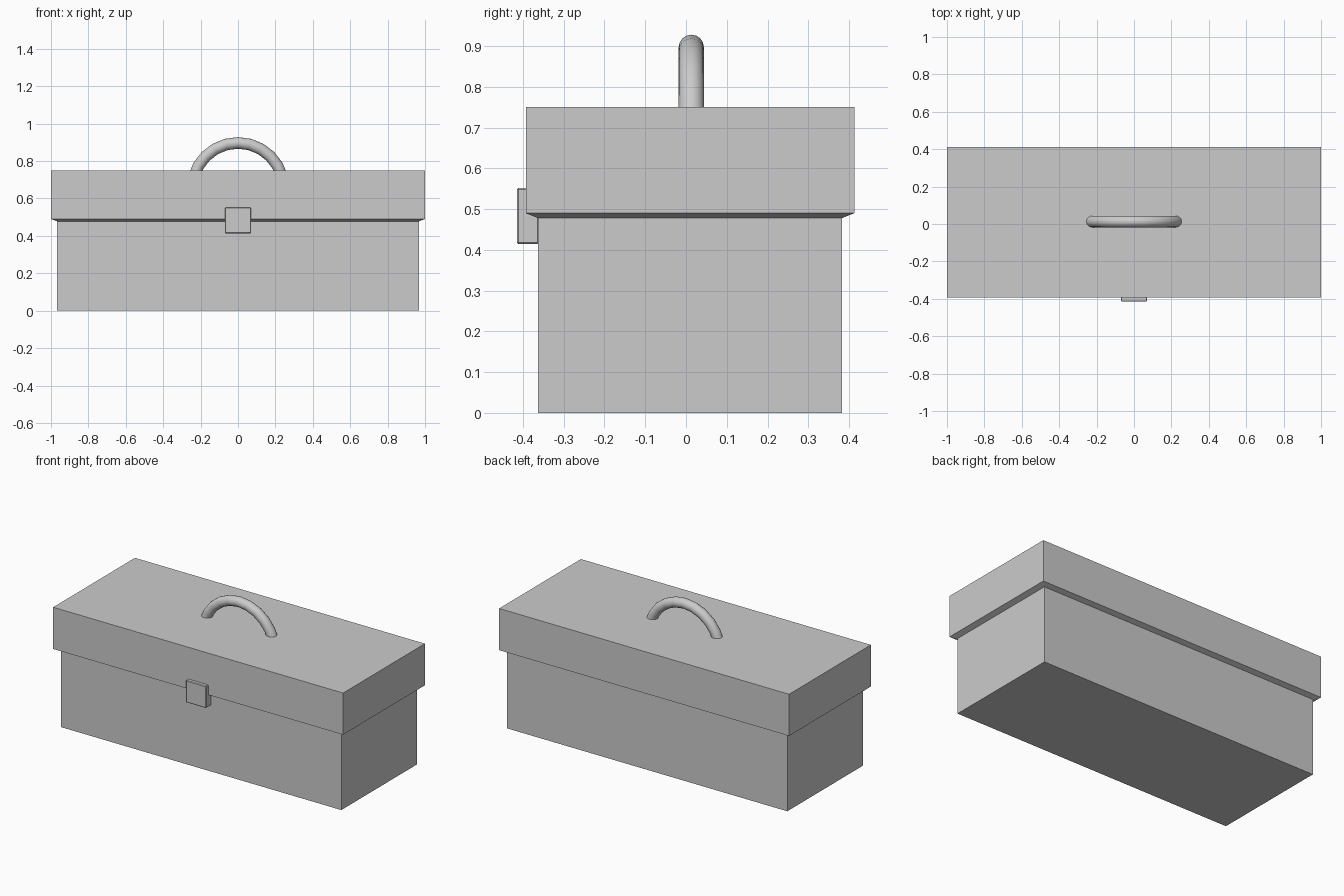
import bpy, bmesh
from math import radians
from mathutils import Matrix

if "Cube" in bpy.data.objects:
    bpy.data.objects.remove(bpy.data.objects["Cube"])

CY = 0.01          # depth centre of the box; the latch sticks out in front
LID_TOP = 0.75


def add_object(name, bm):
    bmesh.ops.recalc_face_normals(bm, faces=bm.faces)
    mesh = bpy.data.meshes.new(name)
    bm.to_mesh(mesh)
    bm.free()
    ob = bpy.data.objects.new(name, mesh)
    bpy.context.collection.objects.link(ob)
    return ob


def stacked_box(name, levels):
    """Closed box from rectangular levels (half width, half depth, z)."""
    bm = bmesh.new()
    rings = [[bm.verts.new((sx * hx, CY + sy * hy, z))
              for sx, sy in ((-1, -1), (1, -1), (1, 1), (-1, 1))]
             for hx, hy, z in levels]
    for a, b in zip(rings, rings[1:]):
        for i in range(4):
            j = (i + 1) % 4
            bm.faces.new((a[i], a[j], b[j], b[i]))
    bm.faces.new(rings[0][::-1])
    bm.faces.new(rings[-1])
    return add_object(name, bm)


# Box and overhanging lid, joined by a shallow sloping lip
stacked_box("toolbox_body", [
    (0.967, 0.373, 0.0),
    (0.967, 0.373, 0.478),
    (1.0, 0.403, 0.49),
    (1.0, 0.403, LID_TOP),
])

# Front latch with slightly eased edges
bm = bmesh.new()
bmesh.ops.create_cube(bm, size=1, matrix=Matrix.Translation((0, -0.388, 0.483))
                      @ Matrix.Diagonal((0.14, 0.054, 0.138, 1)))
latch = add_object("latch", bm)
bevel = latch.modifiers.new("eased_edges", "BEVEL")
bevel.width = 0.004
bevel.segments = 1

# Carry handle: upper part of an upright ring, cut off at the lid
bpy.ops.mesh.primitive_torus_add(
    major_radius=0.244, minor_radius=0.031, major_segments=24,
    minor_segments=16, location=(0, 0, 0))
handle = bpy.context.object
handle.name = "handle"
handle.data.transform(Matrix.Translation((0, 0.013, 0.653))
                      @ Matrix.Rotation(radians(90), 4, "X"))
bm = bmesh.new()
bm.from_mesh(handle.data)
bmesh.ops.bisect_plane(bm, geom=bm.verts[:] + bm.edges[:] + bm.faces[:],
                       plane_co=(0, 0, LID_TOP - 0.005), plane_no=(0, 0, 1),
                       clear_inner=True)
bmesh.ops.holes_fill(bm, edges=[e for e in bm.edges if e.is_boundary])
bm.to_mesh(handle.data)
bm.free()
bpy.ops.object.shade_smooth_by_angle(angle=radians(40))
